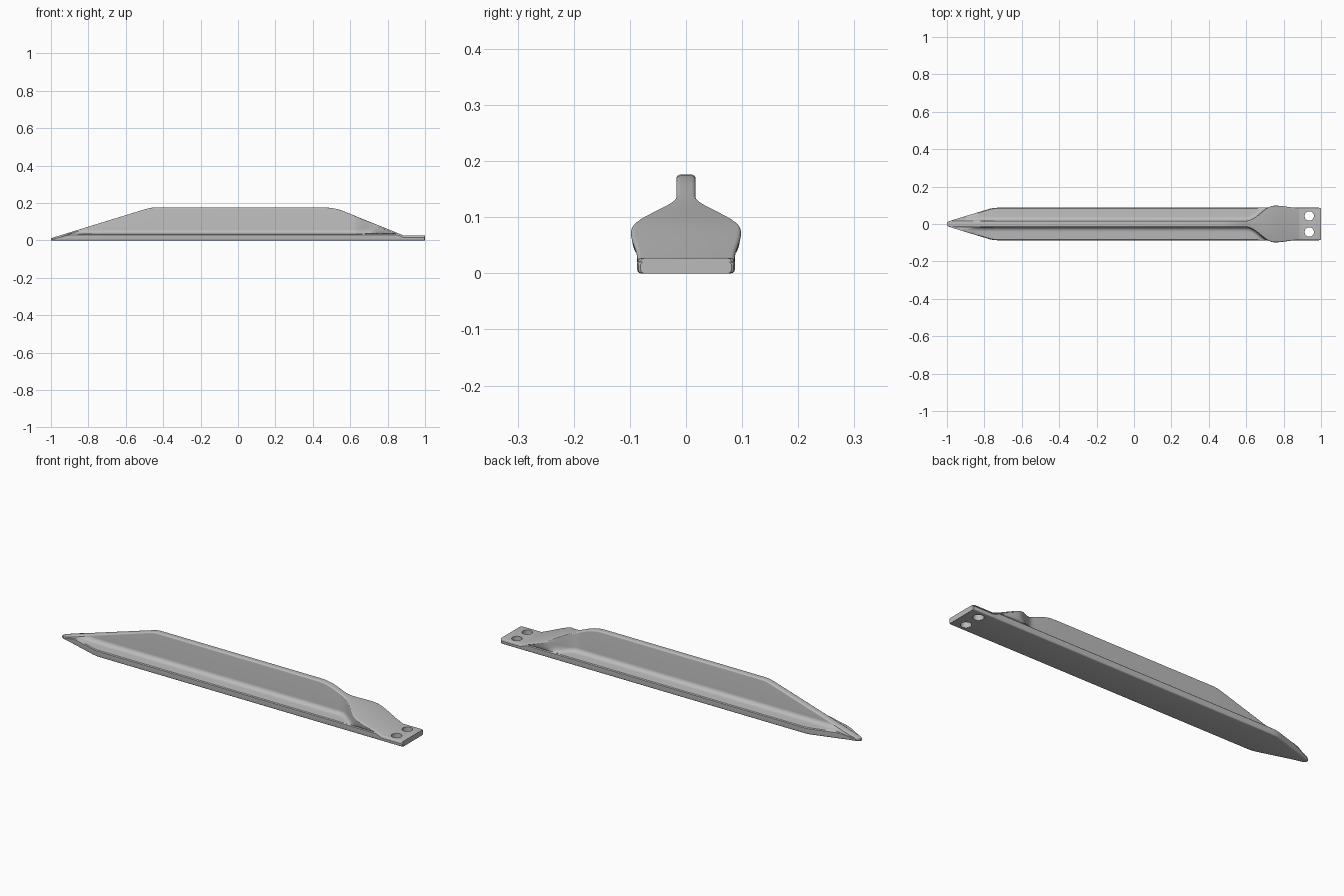
import bpy, bmesh, math

cube = bpy.data.objects.get("Cube")
if cube:
    bpy.data.objects.remove(cube, do_unlink=True)

steel = bpy.data.materials.new("grey steel")
steel.use_nodes = True
steel.diffuse_color = (0.5, 0.5, 0.5, 1)
steel.node_tree.nodes["Principled BSDF"].inputs["Base Color"].default_value = (0.5, 0.5, 0.5, 1)


def smooth(a, b, x):
    t = min(max((x - a) / (b - a), 0), 1)
    return t * t * (3 - 2 * t)


def along(points, x):
    for (x0, v0), (x1, v1) in zip(points, points[1:]):
        if x <= x1:
            return v0 + (v1 - v0) * (x - x0) / (x1 - x0)
    return points[-1][1]


# Side outline of the fin and plan outline of the foot plate
TOP = [(-1, .012), (-.49, .169), (-.47, .174), (-.45, .176), (.47, .176),
       (.5, .174), (.53, .168), (.56, .158), (.885, .027), (1, .027)]
PLAN = [(-1, .008), (-.99, .015), (-.77, .082), (-.75, .086), (-.73, .087),
        (.99, .087), (.997, .085), (1, .081)]


def corner(cy, cz, r, start):
    return [(cy + r * math.cos(a), cz + r * math.sin(a))
            for a in (start + i * math.pi / 8 for i in range(5))]


def section(x):
    """Half outline of the T shape, bottom to top, mirrored into a ring."""
    h, foot = along(TOP, x), along(PLAN, x)
    web = .017 + .081 * smooth(.6, .75, x) - .011 * smooth(.76, .87, x)
    web = min(web, foot) if x < .6 or x > .88 else web
    r = min(.007, h * .25, web * .5)
    roof = h - r
    half = corner(foot - r, r, r, -math.pi / 2)
    # rounded rim of the foot, then the fillet up into the web
    rim = min(.034, roof)
    half += [(foot, max(rim - .004, r)), (foot - min(.004, foot * .3), rim)]
    rise = .022 + .028 * smooth(.64, .74, x)
    reach = min(.024, max(foot - web, 0))
    if web >= foot:
        reach = web - foot
    for i in range(7):
        a = i * math.pi / 12
        if web < foot:
            y = web + reach * (1 - math.sin(a))
        else:
            y = foot + reach * math.sin(a)
        z = rim + .002 + rise * (1 - math.cos(a))
        half.append((y, min(z, roof)))
    half += corner(web - r, roof, r, 0)
    return [(x, y, z) for y, z in half] + [(x, -y, z) for y, z in reversed(half)]


# Stake body lofted through the sections
stations = {p[0] for p in TOP + PLAN}
stations |= {-.98 + .03 * i for i in range(8)}
stations |= {.58 + .01 * i for i in range(31)}
stations = sorted({round(x, 4) for x in stations})
bm = bmesh.new()
rings = [[bm.verts.new(p) for p in section(x)] for x in stations]
n = len(rings[0])
for a, b in zip(rings, rings[1:]):
    for i in range(n):
        j = (i + 1) % n
        bm.faces.new((a[i], b[i], b[j], a[j]))
bm.faces.new(rings[0])
bm.faces.new(list(reversed(rings[-1])))
bmesh.ops.remove_doubles(bm, verts=bm.verts, dist=1e-5)
bmesh.ops.recalc_face_normals(bm, faces=bm.faces)
mesh = bpy.data.meshes.new("stake_body")
bm.to_mesh(mesh)
bm.free()
mesh.materials.append(steel)
body = bpy.data.objects.new("stake_body", mesh)
bpy.context.collection.objects.link(body)

# Two bolt holes through the end tab
for side in (-1, 1):
    bpy.ops.mesh.primitive_cylinder_add(vertices=32, radius=.025, depth=.2,
                                        location=(.937, .043 * side, 0))
    cutter = bpy.context.object
    cutter.name = "hole_cutter"
    cutter.hide_render = True
    cut = body.modifiers.new("bolt_hole", "BOOLEAN")
    cut.operation, cut.solver, cut.object = "DIFFERENCE", "EXACT", cutter
    bpy.ops.object.select_all(action="DESELECT")
    body.select_set(True)
    bpy.context.view_layer.objects.active = body
    bpy.ops.object.modifier_apply(modifier=cut.name)
    bpy.data.objects.remove(cutter, do_unlink=True)

bpy.ops.object.shade_smooth_by_angle(angle=math.radians(25))
